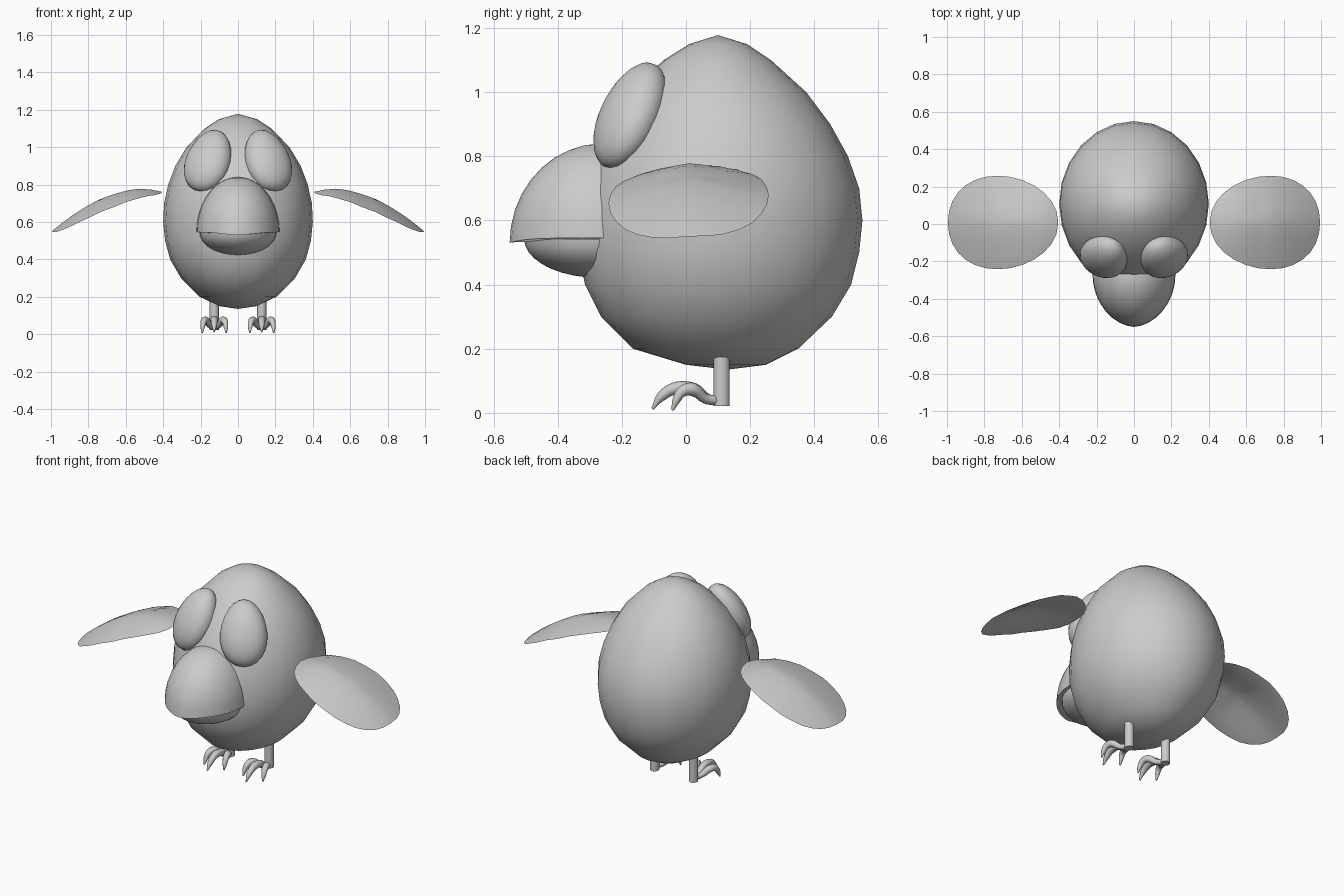
import bpy, bmesh, math
from mathutils import Vector, Matrix

if "Cube" in bpy.data.objects:
    bpy.data.objects.remove(bpy.data.objects["Cube"])

grey = bpy.data.materials.new("plain_grey")
grey.diffuse_color = (0.6, 0.6, 0.6, 1)
grey.use_nodes = True
grey.node_tree.nodes["Principled BSDF"].inputs["Base Color"].default_value = grey.diffuse_color


def finish(name, bm, angle=50):
    bmesh.ops.recalc_face_normals(bm, faces=bm.faces)
    me = bpy.data.meshes.new(name)
    bm.to_mesh(me)
    bm.free()
    ob = bpy.data.objects.new(name, me)
    bpy.context.collection.objects.link(ob)
    me.materials.append(grey)
    smooth(ob, angle)
    return ob


def smooth(ob, angle):
    bpy.ops.object.select_all(action='DESELECT')
    ob.select_set(True)
    bpy.context.view_layer.objects.active = ob
    bpy.ops.object.shade_smooth_by_angle(angle=math.radians(angle))


def loft(bm, rings, start=None, end=None):
    """Skin closed rings of points, with optional pole points."""
    vs = [[bm.verts.new(p) for p in r] for r in rings]
    n = len(vs[0])
    for a, b in zip(vs, vs[1:]):
        for i in range(n):
            j = (i + 1) % n
            bm.faces.new((a[i], a[j], b[j], b[i]))
    for pole, ring in ((start, vs[0]), (end, vs[-1])):
        if pole is None:
            bm.faces.new(ring)
        else:
            c = bm.verts.new(pole)
            for i in range(n):
                bm.faces.new((c, ring[i], ring[(i + 1) % n]))


def around(n):
    return [2 * math.pi * i / n for i in range(n)]


# egg body: height, front y, back y, half width
profile = [(0.15, 0.0, 0.25, 0.10), (0.2, -0.165, 0.35, 0.205), (0.3, -0.265, 0.455, 0.305),
           (0.4, -0.315, 0.515, 0.363), (0.5, -0.335, 0.54, 0.39), (0.6, -0.335, 0.55, 0.4),
           (0.7, -0.32, 0.54, 0.395), (0.8, -0.29, 0.505, 0.373), (0.9, -0.24, 0.45, 0.335),
           (1.0, -0.175, 0.375, 0.275), (1.1, -0.07, 0.265, 0.178), (1.15, 0.01, 0.19, 0.1)]
bm = bmesh.new()
loft(bm, [[(w * math.cos(t), (f + b) / 2 + (b - f) / 2 * math.sin(t), z) for t in around(24)]
          for z, f, b, w in profile], (0, 0.13, 0.135), (0, 0.1, 1.178))
finish("body", bm, 80)


# beak halves: half ellipsoids on a shared mouth line, lower rim dips at the tip
def beak(name, rx, front, height, rim_z, lip):
    rings = []
    for k in range(9):
        v = math.pi / 2 * k / 9
        ring = []
        for t in around(32):
            s, c = math.sin(t), math.cos(t)
            y = -0.27 + math.cos(v) * s * (front if s < 0 else 0.17)
            x = rx * math.cos(v) * math.copysign(abs(c) ** 1.12, c)
            dip = lip * max(0, -s) ** 6 * (1 - k / 9)
            ring.append((x, y, rim_z + height * math.sin(v) - dip))
        rings.append(ring)
    bm = bmesh.new()
    loft(bm, rings, None, (0, -0.27, rim_z + height))
    return finish(name, bm)


beak("upper_beak", 0.222, 0.28, 0.295, 0.545, 0.015)
beak("lower_beak", 0.205, 0.235, -0.122, 0.543, 0.0)

# wing centre line height along x
spine = [(0.405, 0.76), (0.5, 0.78), (0.6, 0.768), (0.74, 0.722),
         (0.85, 0.66), (0.95, 0.588), (0.995, 0.55)]


def spine_z(x):
    for (a, za), (b, zb) in zip(spine, spine[1:]):
        if x <= b:
            break
    return za + (zb - za) * (x - a) / (b - a)


def wing_point(r, t, s, under):
    c, q = math.cos(t), math.sin(t)
    x = 0.7 + 0.295 * r * c + 0.03 * r * q * q
    y = 0.008 + 0.25 * r * math.copysign(abs(q) ** 0.95, q)
    z = spine_z(x) - 0.058 * abs(r * q) ** 1.4 + 0.05 * y
    return s * x, y, z - under * (1 - r ** 4)


for side, s in (("left", -1), ("right", 1)):
    # arched wing, thin at the rim and hollow underneath
    radii = [0.2, 0.4, 0.6, 0.8, 0.93, 1.0]
    rings = [[wing_point(r, t, s, 0) for t in around(28)] for r in radii]
    rings += [[wing_point(r, t, s, 0.022) for t in around(28)] for r in radii[-2::-1]]
    bm = bmesh.new()
    loft(bm, rings, wing_point(0, 0, s, 0), wing_point(0, 0, s, 0.022))
    finish(side + "_wing", bm, 60)

    # tilted bulging eye
    n = Vector((s * 0.38, -0.80, 0.46)).normalized()
    up = Vector((-s * 0.28, 0.42, 0.86))
    up = (up - n * up.dot(n)).normalized()
    wide = up.cross(n)
    m = Matrix((wide, up, n)).transposed().to_4x4()
    m.translation = (s * 0.158, -0.172, 0.927)
    bm = bmesh.new()
    bmesh.ops.create_uvsphere(bm, u_segments=24, v_segments=14, radius=1)
    for v in bm.verts:
        v.co = Vector((v.co.x * (0.128 - 0.015 * v.co.y), v.co.y * 0.182, v.co.z * 0.088))
    bm.transform(m)
    finish(side + "_eye", bm, 80)

    # leg post
    bm = bmesh.new()
    loft(bm, [[(s * 0.127 + 0.025 * math.cos(t), 0.111 + 0.026 * math.sin(t), z)
               for t in around(14)] for z in (0.022, 0.2)])
    finish(side + "_leg", bm)

    # three hooked toes: offset x, y, z, radius
    middle = [(0, 0.12, 0.04, 0.017), (0, 0.07, 0.043, 0.015), (0, 0.025, 0.072, 0.021),
              (0, -0.03, 0.077, 0.02), (0, -0.075, 0.053, 0.016), (0, -0.105, 0.012, 0.004)]
    outer = [(0, 0.10, 0.038, 0.016), (0.02, 0.06, 0.045, 0.016), (0.045, 0.022, 0.073, 0.021),
             (0.056, -0.01, 0.068, 0.018), (0.062, -0.03, 0.04, 0.013), (0.064, -0.042, 0.008, 0.004)]
    for toe, path, k in (("inner", outer, -s), ("middle", middle, 1), ("outer", outer, s)):
        cu = bpy.data.curves.new("toe", 'CURVE')
        cu.dimensions = '3D'
        cu.bevel_depth = 1
        cu.bevel_resolution = 2
        cu.resolution_u = 4
        cu.use_fill_caps = True
        sp = cu.splines.new('BEZIER')
        sp.bezier_points.add(len(path) - 1)
        for bp, (x, y, z, r) in zip(sp.bezier_points, path):
            bp.co = (s * 0.127 + k * x, y, z)
            bp.radius = r
            bp.handle_left_type = bp.handle_right_type = 'AUTO'
        ob = bpy.data.objects.new(f"{side}_{toe}_toe", cu)
        bpy.context.collection.objects.link(ob)
        cu.materials.append(grey)
        bpy.ops.object.select_all(action='DESELECT')
        ob.select_set(True)
        bpy.context.view_layer.objects.active = ob
        bpy.ops.object.convert(target='MESH')
        smooth(bpy.context.object, 60)
